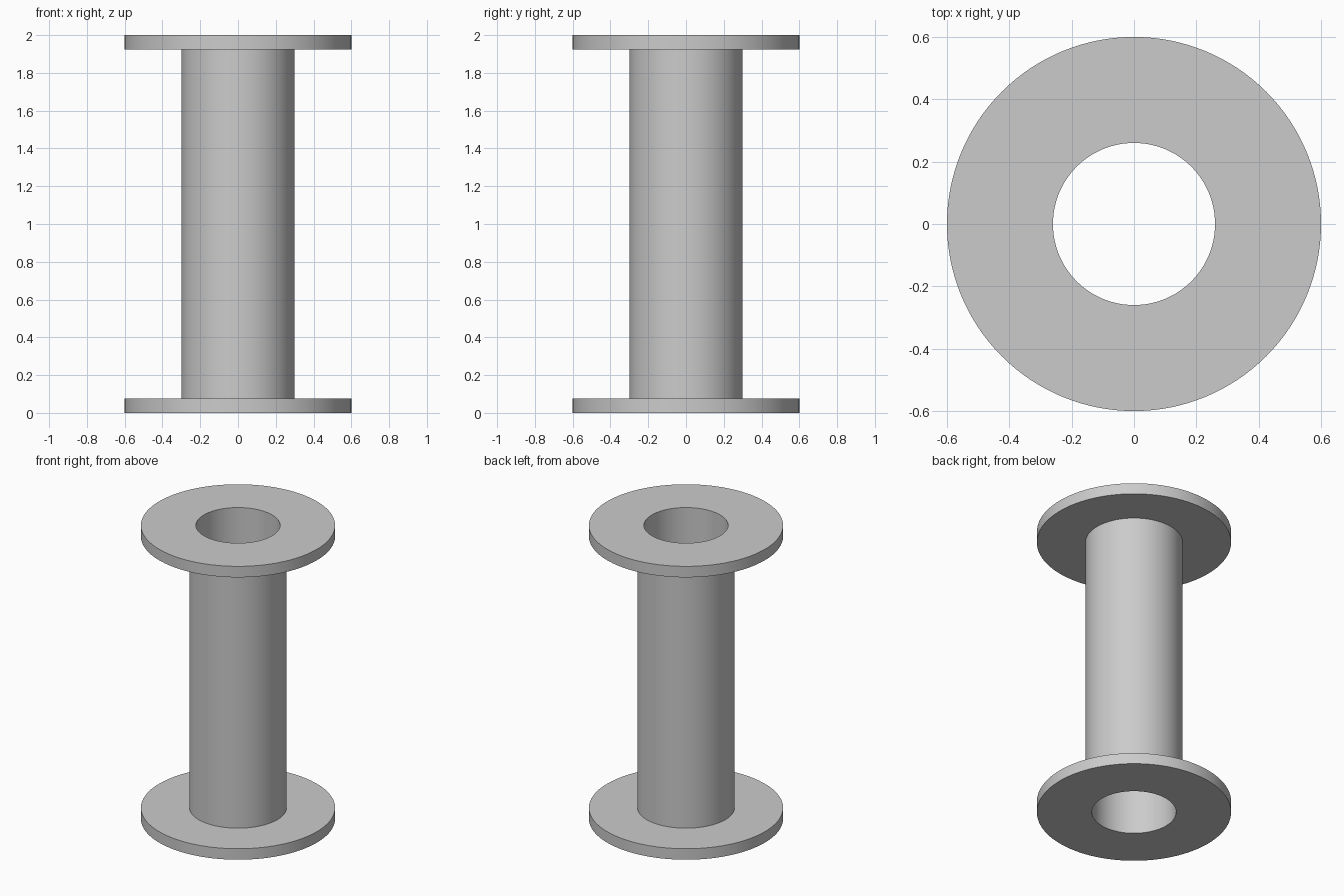
import bpy, bmesh
from math import radians
from mathutils import Matrix, Vector

cube = bpy.data.objects.get("Cube")
if cube:
    bpy.data.objects.remove(cube, do_unlink=True)

SEGMENTS = 128
HEIGHT = 2.0
FLANGE_THICKNESS = 0.075
FLANGE_RADIUS = 0.6
TUBE_RADIUS = 0.3
BORE_RADIUS = 0.26

# Plain grey metal
grey = bpy.data.materials.new("plain_grey")
grey.use_nodes = True
colour = (0.6, 0.6, 0.6, 1.0)
grey.diffuse_color = colour
grey.node_tree.nodes["Principled BSDF"].inputs["Base Color"].default_value = colour


def lathe(name, profile):
    """Spin a closed (radius, height) profile around the z axis."""
    bm = bmesh.new()
    verts = [bm.verts.new((r, 0, z)) for r, z in profile]
    edges = [bm.edges.new((v, verts[i - 1])) for i, v in enumerate(verts)]
    bmesh.ops.spin(bm, geom=verts + edges, cent=(0, 0, 0), axis=(0, 0, 1),
                   angle=radians(360), steps=SEGMENTS, use_merge=True)
    bmesh.ops.remove_doubles(bm, verts=bm.verts, dist=1e-5)
    bmesh.ops.recalc_face_normals(bm, faces=bm.faces)
    mesh = bpy.data.meshes.new(name)
    bm.to_mesh(mesh)
    bm.free()
    mesh.materials.append(grey)
    obj = bpy.data.objects.new(name, mesh)
    bpy.context.collection.objects.link(obj)
    bpy.ops.object.select_all(action="DESELECT")
    obj.select_set(True)
    bpy.context.view_layer.objects.active = obj
    bpy.ops.object.shade_smooth_by_angle(angle=radians(30))
    return obj


# Hollow spool: tube and both end flanges as one continuous solid
low, high = FLANGE_THICKNESS, HEIGHT - FLANGE_THICKNESS
lathe("flanged_spool", [
    (BORE_RADIUS, 0), (FLANGE_RADIUS, 0), (FLANGE_RADIUS, low),
    (TUBE_RADIUS, low), (TUBE_RADIUS, high), (FLANGE_RADIUS, high),
    (FLANGE_RADIUS, HEIGHT), (BORE_RADIUS, HEIGHT),
])
